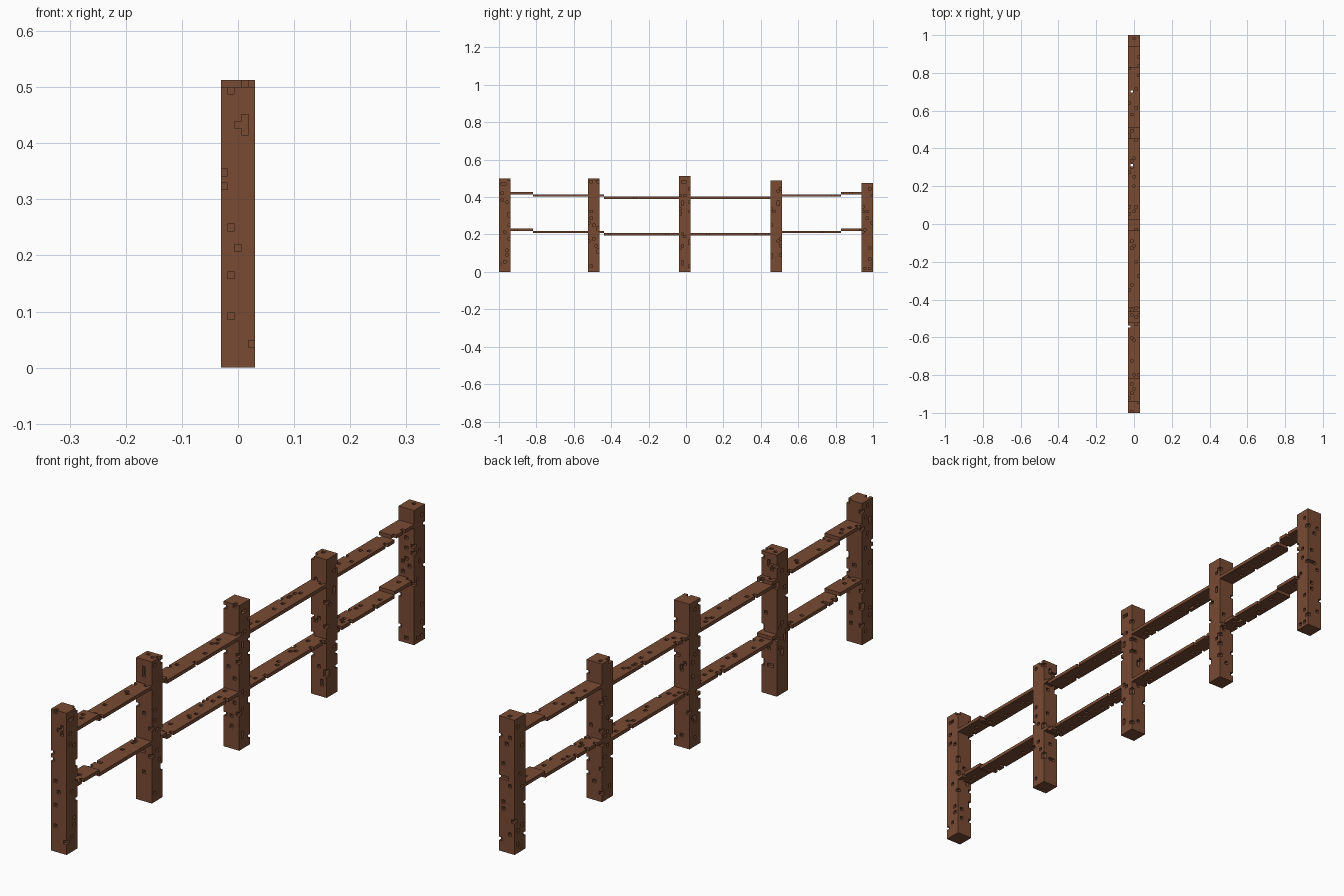
import bpy
import bmesh
import random
from mathutils import Vector

cube = bpy.data.objects.get("Cube")
if cube:
    bpy.data.objects.remove(cube, do_unlink=True)

random.seed(7)
LENGTH = 164              # fence length in blocks
WIDTH = 5                 # post and rail width in blocks
B = 2.0 / LENGTH          # block size
WEAR = 0.065              # share of chipped surface blocks

wood = bpy.data.materials.new("weathered_brown_wood")
wood.use_nodes = True
colour = (0.190, 0.070, 0.034, 1.0)
wood.diffuse_color = colour
bsdf = wood.node_tree.nodes["Principled BSDF"]
bsdf.inputs["Base Color"].default_value = colour
bsdf.inputs["Roughness"].default_value = 0.9


def box(x0, x1, y0, y1, z0, z1):
    """Set of block coordinates filling a cuboid."""
    return {(x, y, z) for x in range(x0, x1)
            for y in range(y0, y1) for z in range(z0, z1)}


def build_blocks(name, cells):
    """Make one mesh from the exposed faces of a set of blocks."""
    bm = bmesh.new()
    verts = {}

    def vert(p):
        if p not in verts:
            verts[p] = bm.verts.new(((p[0] - WIDTH / 2) * B,
                                     (p[1] - LENGTH / 2) * B, p[2] * B))
        return verts[p]

    for c in sorted(cells):
        for axis in range(3):
            u, v = (axis + 1) % 3, (axis + 2) % 3
            for side in (0, 1):
                n = list(c)
                n[axis] += 2 * side - 1
                if tuple(n) in cells:
                    continue
                corners = []
                for du, dv in ((0, 0), (1, 0), (1, 1), (0, 1)):
                    p = list(c)
                    p[axis] += side
                    p[u] += du
                    p[v] += dv
                    corners.append(vert(tuple(p)))
                bm.faces.new(corners if side else corners[::-1])
    mesh = bpy.data.meshes.new(name)
    bm.to_mesh(mesh)
    bm.free()
    mesh.materials.append(wood)
    obj = bpy.data.objects.new(name, mesh)
    bpy.context.collection.objects.link(obj)


# Posts: start block along y and height in blocks
posts = {
    "front_end_post": (0, 41),
    "front_middle_post": (39, 41),
    "centre_post": (79, 42),
    "back_middle_post": (119, 40),
    "back_end_post": (159, 39),
}
# Chips on the front face of the first post (x, z)
front_chips = {(1, 40), (3, 34), (3, 35), (3, 36), (2, 35), (0, 28), (0, 26),
               (1, 20), (2, 17), (1, 13), (1, 7), (4, 3)}

for name, (start, height) in posts.items():
    cells = box(0, WIDTH, start, start + WIDTH, 0, height)
    for x, y, z in sorted(cells):
        if y == 0:
            chipped = (x, z) in front_chips
        else:
            surface = (x in (0, WIDTH - 1) or z == height - 1
                       or y in (start, start + WIDTH - 1))
            chipped = surface and z > 0 and random.random() < WEAR
        if chipped:
            cells.discard((x, y, z))
    build_blocks(name, cells)

# Rails: sagging one-block planks, as (y start, y end, rise above the middle)
spans = [(5, 15, 2), (15, 39, 1), (44, 46, 1), (46, 79, 0),
         (84, 119, 0), (124, 150, 1), (150, 159, 2)]
# Gaps that line up in both rails (x, y)
shared_gaps = {(1, 139), (1, 107), (0, 37)}
used_gaps = set(shared_gaps)

for name, level in (("upper_rail", 32), ("lower_rail", 16)):
    cells = set()
    for y0, y1, rise in spans:
        cells |= box(0, WIDTH, y0, y1, level + rise, level + rise + 1)
    for x, y, z in sorted(cells):
        if (x, y) in shared_gaps:
            cells.discard((x, y, z))
        elif (x, y) not in used_gaps and random.random() < WEAR:
            used_gaps.add((x, y))
            cells.discard((x, y, z))
    build_blocks(name, cells)
